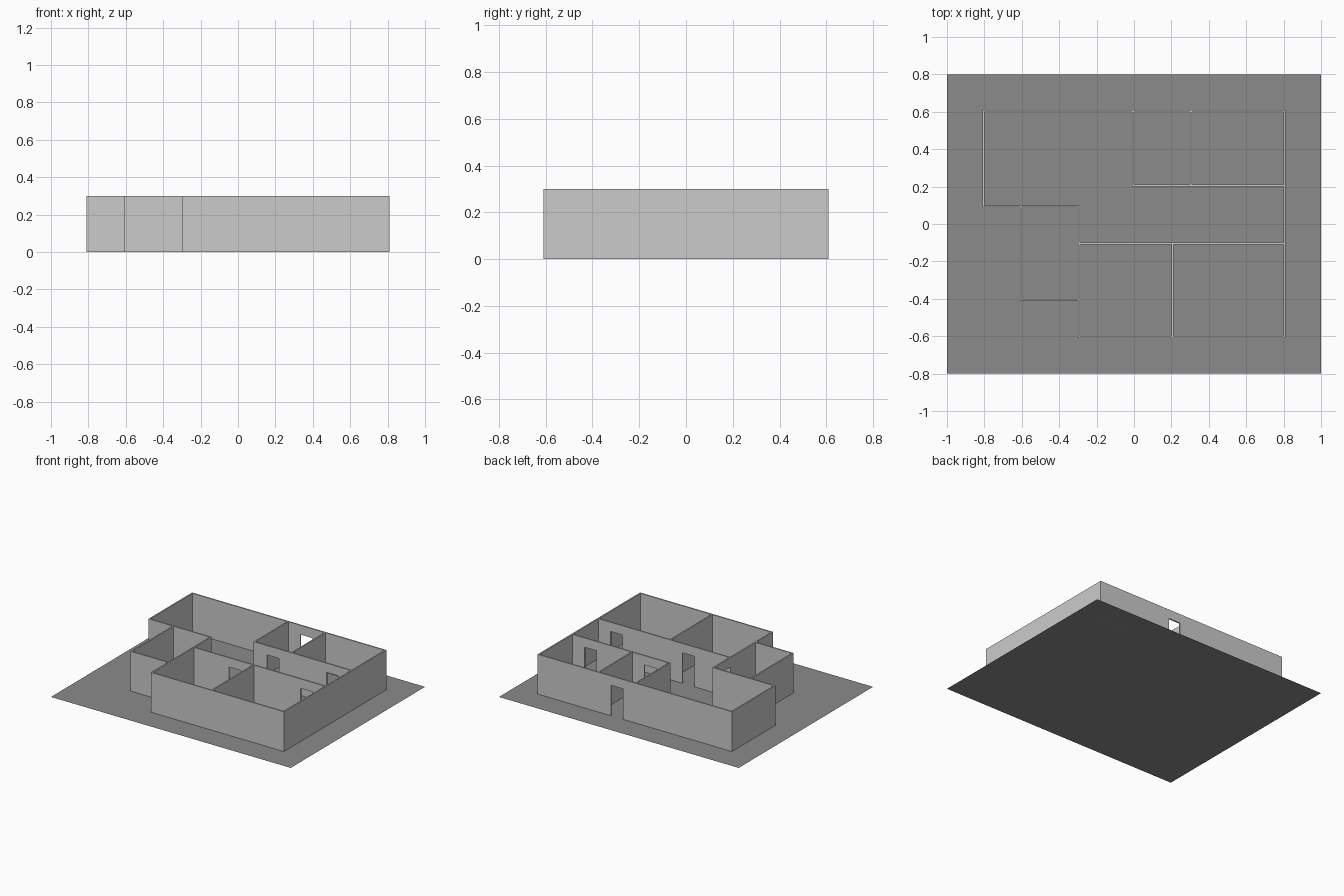
import bpy
import bmesh
from mathutils import Vector

if "Cube" in bpy.data.objects:
    bpy.data.objects.remove(bpy.data.objects["Cube"])

HEIGHT = 0.30       # wall height
THICK = 0.01        # wall thickness
DOOR_H = 0.23       # doorway height
DOOR_W = 0.10       # doorway width


def finish(name, bm):
    bmesh.ops.recalc_face_normals(bm, faces=bm.faces)
    mesh = bpy.data.meshes.new(name)
    bm.to_mesh(mesh)
    bm.free()
    obj = bpy.data.objects.new(name, mesh)
    bpy.context.collection.objects.link(obj)
    return obj


def wall(name, axis, at, start, end, doors=()):
    """Upright wall running along an axis; its outline is notched at each doorway."""
    outline = [(start, 0)]
    for d in sorted(doors):
        outline += [(d, 0), (d, DOOR_H), (d + DOOR_W, DOOR_H), (d + DOOR_W, 0)]
    outline += [(end, 0), (end, HEIGHT), (start, HEIGHT)]
    low = at - THICK / 2
    bm = bmesh.new()
    if axis == 'x':
        verts = [bm.verts.new((u, low, z)) for u, z in outline]
        push = Vector((0, THICK, 0))
    else:
        verts = [bm.verts.new((low, u, z)) for u, z in outline]
        push = Vector((THICK, 0, 0))
    face = bm.faces.new(verts)
    ext = bmesh.ops.extrude_face_region(bm, geom=[face], use_keep_orig=True)
    moved = [g for g in ext['geom'] if isinstance(g, bmesh.types.BMVert)]
    bmesh.ops.translate(bm, verts=moved, vec=push)
    return finish(name, bm)


# Ground: a single flat dark sheet
bm = bmesh.new()
bm.faces.new([bm.verts.new((x, y, 0)) for x, y in ((-1, -.8), (1, -.8), (1, .8), (-1, .8))])
ground = finish("ground_plane", bm)
dark = bpy.data.materials.new("dark_ground")
dark.diffuse_color = (0.26, 0.26, 0.26, 1)
dark.use_nodes = True
dark.node_tree.nodes["Principled BSDF"].inputs["Base Color"].default_value = dark.diffuse_color
ground.data.materials.append(dark)

# Outer walls
wall("back_wall", 'x', 0.605, -0.81, 0.81, [0.1])
wall("front_wall", 'x', -0.605, -0.30, 0.81)
wall("right_wall", 'y', 0.805, -0.60, 0.60)
wall("living_room_left_wall", 'y', -0.805, 0.10, 0.60)
wall("living_room_front_wall", 'x', 0.095, -0.81, -0.30)

# Side room on the left
wall("side_room_left_wall", 'y', -0.605, -0.40, 0.09)
wall("side_room_front_wall", 'x', -0.405, -0.61, -0.30)
wall("side_room_right_wall", 'y', -0.295, -0.60, 0.10, [-0.1])

# Corridor walls and room partitions
wall("corridor_back_wall", 'x', 0.205, -0.01, 0.80, [0.1, 0.6])
wall("corridor_front_wall", 'x', -0.105, -0.29, 0.80, [0.0, 0.6])
wall("entry_left_wall", 'y', -0.005, 0.21, 0.60)
wall("entry_right_wall", 'y', 0.305, 0.21, 0.60)
wall("front_rooms_partition", 'y', 0.205, -0.60, -0.11)
